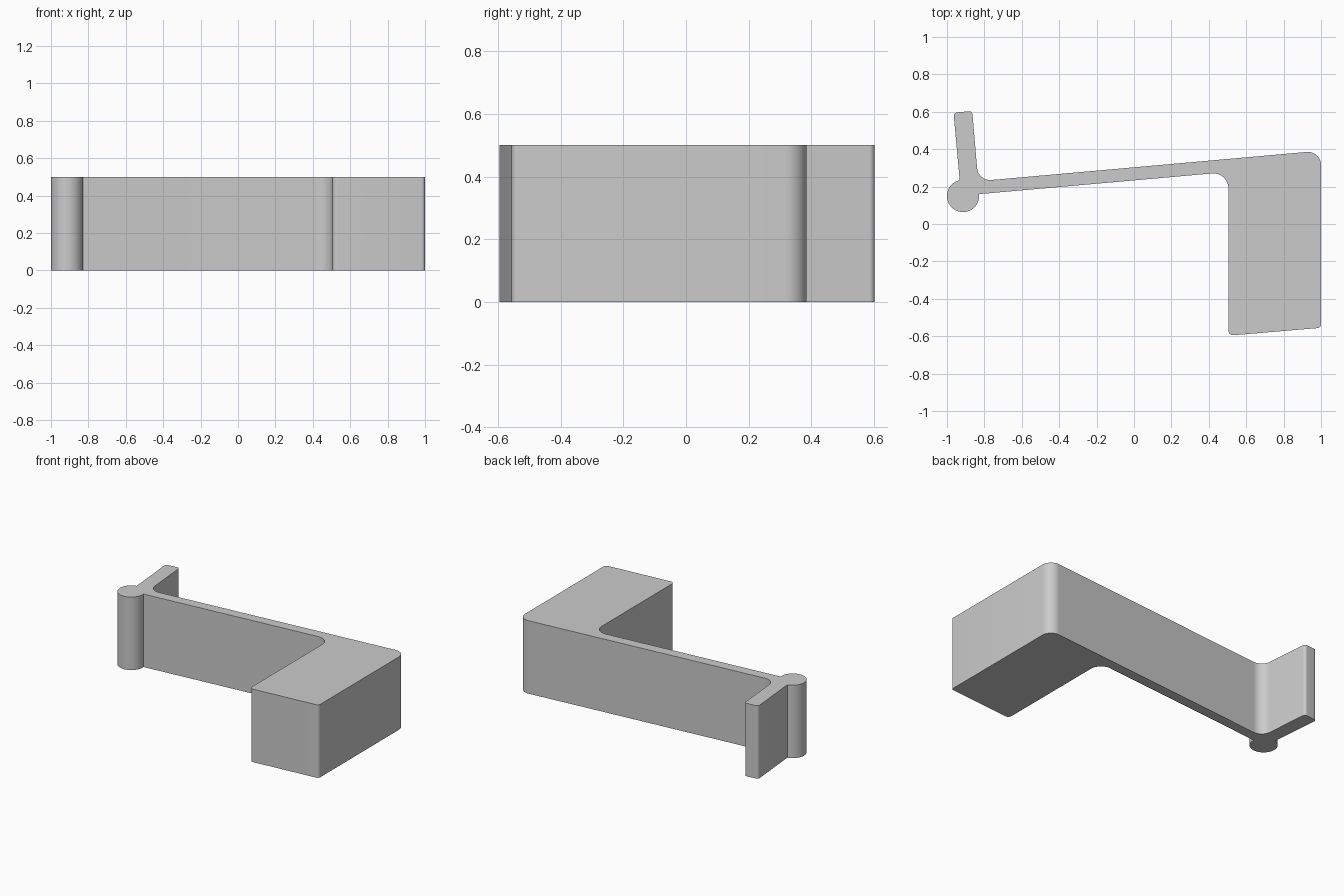
import bpy
import bmesh
from math import cos, sin, radians
from mathutils import Vector

if "Cube" in bpy.data.objects:
    bpy.data.objects.remove(bpy.data.objects["Cube"], do_unlink=True)

HEIGHT = 0.5
PIN_CENTRE = Vector((-0.914, 0.15))
PIN_RADIUS = 0.086


def fillet(before, corner, after, radius, steps=10):
    """Points of a circular arc rounding one corner of the outline."""
    a = (before - corner).normalized()
    b = (after - corner).normalized()
    half = a.angle(b) / 2
    centre = corner + (a + b).normalized() * (radius / sin(half))
    reach = radius * cos(half) / sin(half)
    start = (corner + a * reach - centre).normalized()
    end = (corner + b * reach - centre).normalized()
    return [centre + start.slerp(end, i / steps).normalized() * radius
            for i in range(steps + 1)]


def pin_point(degrees):
    t = radians(degrees)
    return PIN_CENTRE + PIN_RADIUS * Vector((cos(t), sin(t)))


# Round pin at the end of the arm
first, last, count = 102, 366.5, 40
pin = [pin_point(first + (last - first) * i / count) for i in range(count + 1)]

# Corners of arm, block and prong: x, y, rounding radius
corners = [
    (0.505, 0.278, 0.08),     # inside of arm and block
    (0.505, -0.597, 0.025),   # block front
    (1.0, -0.555, 0.02),
    (1.0, 0.392, 0.07),       # back of block
    (-0.833, 0.229, 0.07),    # inside of arm and prong
    (-0.865, 0.604, 0.018),   # prong tip
    (-0.965, 0.595, 0.02),
]
points = [Vector(c[:2]) for c in corners]
chain = [pin[-1]] + points + [pin[0]]
outline = list(pin)
for i, c in enumerate(corners):
    outline += fillet(chain[i], chain[i + 1], chain[i + 2], c[2])

# Extrude the outline into a solid bracket
bm = bmesh.new()
base = bm.faces.new([bm.verts.new((p.x, p.y, 0)) for p in outline])
extruded = bmesh.ops.extrude_face_region(bm, geom=[base], use_keep_orig=True)
top = [v for v in extruded["geom"] if isinstance(v, bmesh.types.BMVert)]
bmesh.ops.translate(bm, verts=top, vec=(0, 0, HEIGHT))
bmesh.ops.recalc_face_normals(bm, faces=bm.faces)
mesh = bpy.data.meshes.new("bracket")
bm.to_mesh(mesh)
bm.free()

bracket = bpy.data.objects.new("bracket", mesh)
bpy.context.collection.objects.link(bracket)

# Plain grey
grey = bpy.data.materials.new("grey")
grey.use_nodes = True
colour = (0.6, 0.6, 0.6, 1)
grey.diffuse_color = colour
grey.node_tree.nodes["Principled BSDF"].inputs["Base Color"].default_value = colour
mesh.materials.append(grey)

bpy.ops.object.select_all(action="DESELECT")
bracket.select_set(True)
bpy.context.view_layer.objects.active = bracket
bpy.ops.object.shade_smooth_by_angle(angle=radians(30))
